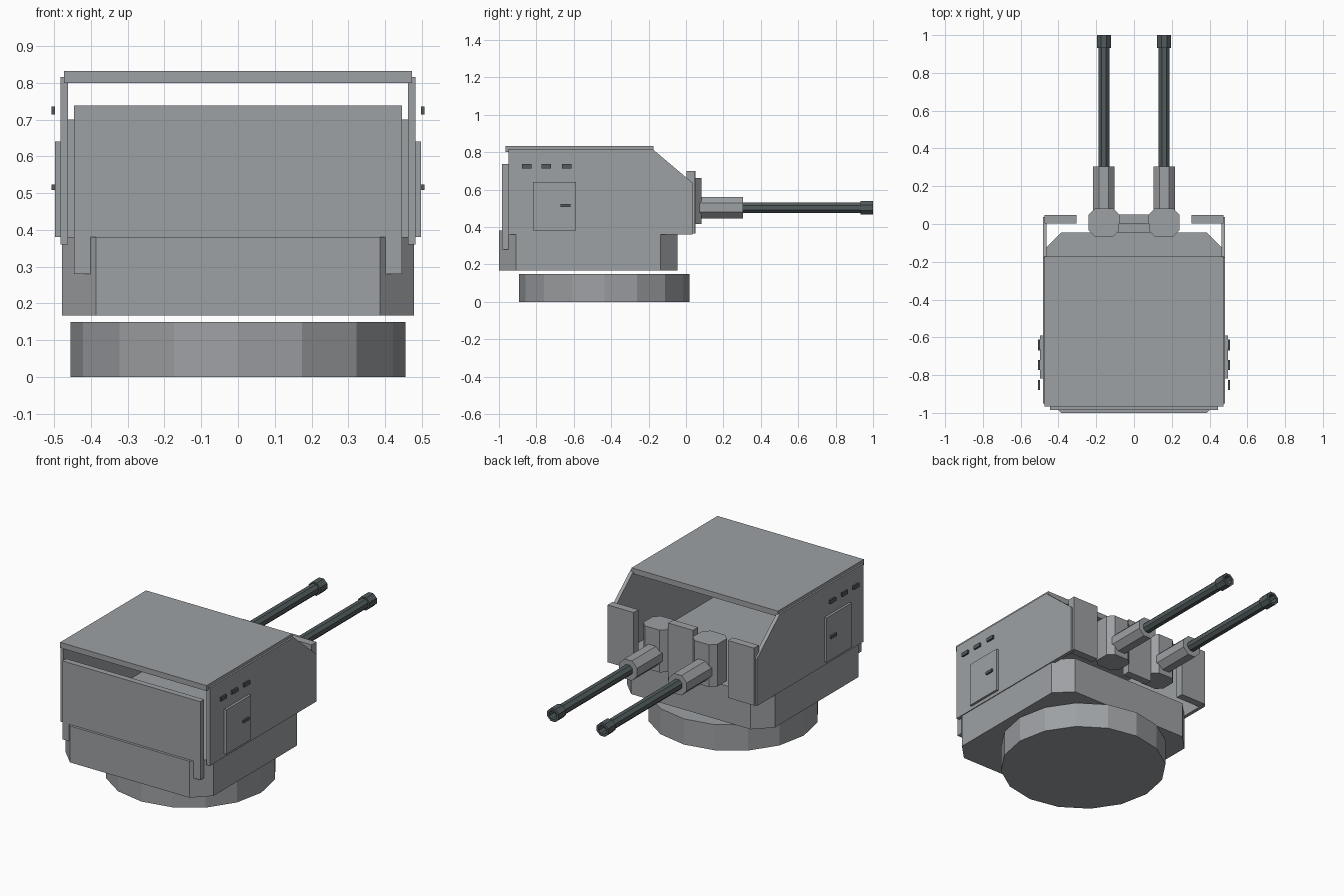
import bpy
import bmesh
import math
from mathutils import Vector

if "Cube" in bpy.data.objects:
    bpy.data.objects.remove(bpy.data.objects["Cube"], do_unlink=True)


def make_material(name, colour):
    mat = bpy.data.materials.new(name)
    mat.use_nodes = True
    mat.diffuse_color = (*colour, 1)
    mat.node_tree.nodes["Principled BSDF"].inputs["Base Color"].default_value = (*colour, 1)
    return mat


ARMOUR = make_material("armour grey", (0.34, 0.355, 0.37))
GUNMETAL = make_material("dark gunmetal", (0.085, 0.105, 0.11))


def finish(name, bm, mat):
    bmesh.ops.recalc_face_normals(bm, faces=bm.faces[:])
    mesh = bpy.data.meshes.new(name)
    bm.to_mesh(mesh)
    bm.free()
    mesh.materials.append(mat)
    obj = bpy.data.objects.new(name, mesh)
    bpy.context.collection.objects.link(obj)
    return obj


def prism(name, outline, push, mat=ARMOUR):
    """Extrude a closed outline of 3D points along a vector."""
    bm = bmesh.new()
    face = bm.faces.new([bm.verts.new(p) for p in outline])
    new = bmesh.ops.extrude_face_region(bm, geom=[face])["geom"]
    verts = [v for v in new if isinstance(v, bmesh.types.BMVert)]
    bmesh.ops.translate(bm, verts=verts, vec=Vector(push))
    return finish(name, bm, mat)


def box(name, xs, ys, zs, mat=ARMOUR):
    (x0, x1), (y0, y1), (z0, z1) = xs, ys, zs
    outline = [(x0, y0, z0), (x1, y0, z0), (x1, y1, z0), (x0, y1, z0)]
    return prism(name, outline, (0, 0, z1 - z0), mat)


def octagon(name, xs, ys, zs, cut):
    """Upright block with its four vertical corners cut off."""
    (x0, x1), (y0, y1), (z0, z1) = xs, ys, zs
    plan = [(x0 + cut, y0), (x1 - cut, y0), (x1, y0 + cut), (x1, y1 - cut),
            (x1 - cut, y1), (x0 + cut, y1), (x0, y1 - cut), (x0, y0 + cut)]
    return prism(name, [(x, y, z0) for x, y in plan], (0, 0, z1 - z0))


def tube(name, x, z, profile, mat, sides=8):
    """Turn (half width, y) steps around a gun axis, closing both ends."""
    bm = bmesh.new()
    rings = []
    for half, y in profile:
        radius = half / math.cos(math.pi / sides)
        angles = [(i + 0.5) * math.tau / sides for i in range(sides)]
        rings.append([bm.verts.new((x + radius * math.cos(a), y,
                                    z + radius * math.sin(a))) for a in angles])
    for a, b in zip(rings, rings[1:]):
        for i in range(sides):
            j = (i + 1) % sides
            bm.faces.new((a[i], a[j], b[j], b[i]))
    bm.faces.new(rings[0])
    bm.faces.new(rings[-1])
    return finish(name, bm, mat)


# Sixteen-sided mounting ring and the cut-cornered turret base
RING = 0.456
prism("mounting_ring",
      [(RING * math.cos(i * math.tau / 16), -0.436 + RING * math.sin(i * math.tau / 16), 0)
       for i in range(16)], (0, 0, 0.15))
octagon("turret_base", (-0.478, 0.478), (-1.0, -0.045), (0.167, 0.38), 0.092)

# Open shell: roof, closed end and gun end
box("roof_plate", (-0.473, 0.473), (-0.966, -0.173), (0.8, 0.832))
box("end_plate", (-0.446, 0.446), (-0.985, -0.95), (0.28, 0.738))
box("middle_shield", (-0.08, 0.08), (0.003, 0.05), (0.365, 0.7))

side_outline = [(-0.95, 0.36), (-0.95, 0.816), (-0.178, 0.816), (0.036, 0.635), (0.036, 0.36)]
for side, label in ((1, "left"), (-1, "right")):
    def span(a, b):
        return sorted((side * a, side * b))

    # Side wall with its shield, hatch, handle and vents
    prism(label + "_side_plate", [(side * 0.462, y, z) for y, z in side_outline],
          (side * 0.021, 0, 0))
    box(label + "_gun_shield", span(0.305, 0.473), (0.003, 0.048), (0.365, 0.7))
    box(label + "_hatch", span(0.48, 0.497), (-0.818, -0.589), (0.38, 0.64))
    box(label + "_hatch_handle", span(0.496, 0.507), (-0.67, -0.618), (0.508, 0.524), GUNMETAL)
    for n, y in enumerate((-0.852, -0.747, -0.637)):
        box(f"{label}_vent_{n + 1}", span(0.497, 0.507), (y - 0.026, y + 0.026),
            (0.714, 0.736), GUNMETAL)

    # Gun: cut-cornered mount, sleeve and hollow barrel
    gun_x = side * 0.16
    gun_z = 0.503
    octagon(label + "_gun_mount", (gun_x - 0.08, gun_x + 0.08), (-0.067, 0.083),
            (0.415, 0.662), 0.032)
    tube(label + "_gun_sleeve", gun_x, gun_z, [(0.058, 0.06), (0.058, 0.305)], ARMOUR)
    tube(label + "_barrel", gun_x, gun_z,
         [(0.029, 0.28), (0.029, 0.932), (0.037, 0.932), (0.037, 1.0),
          (0.024, 1.0), (0.024, 0.95)], GUNMETAL)
